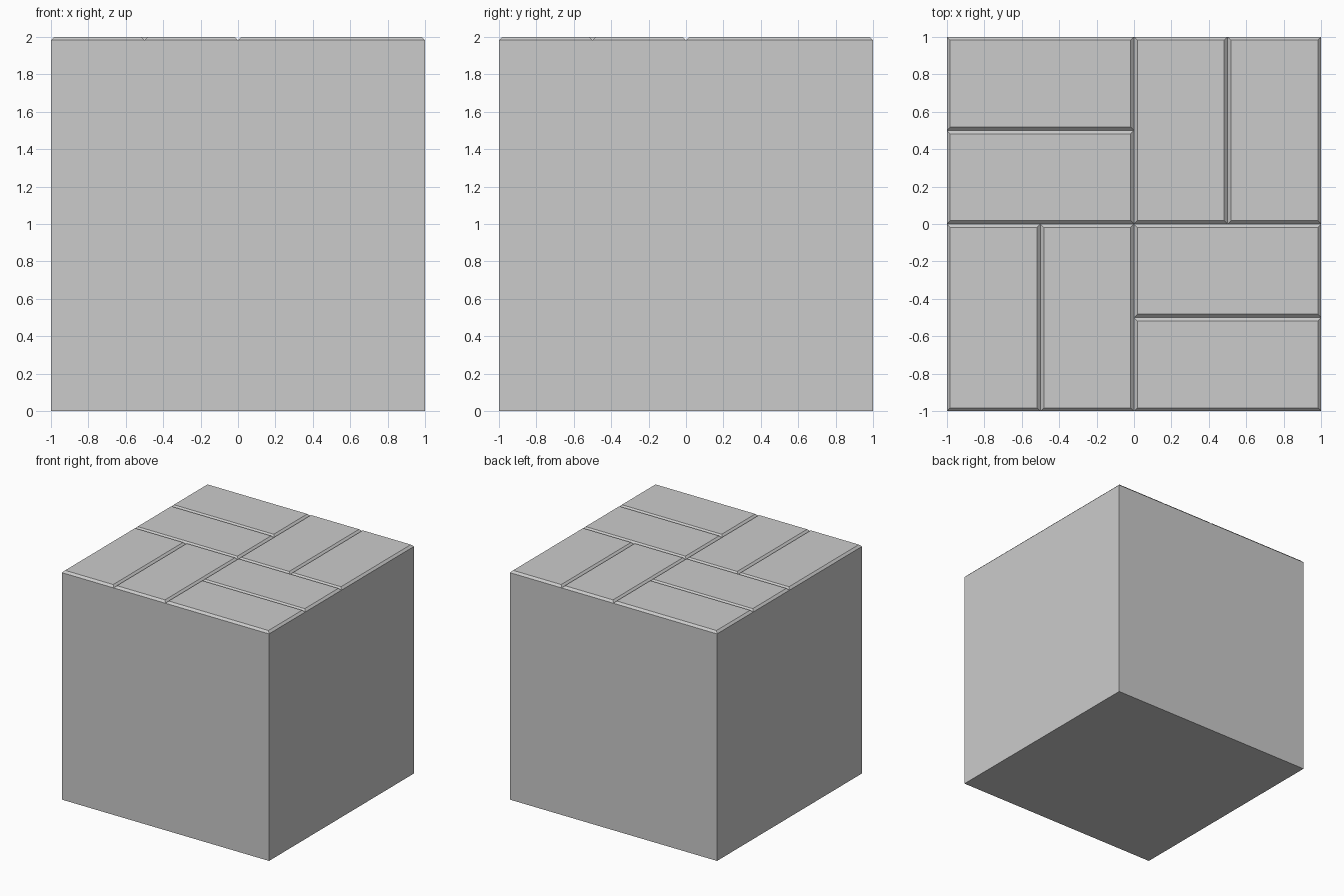
import bpy
import bmesh

if "Cube" in bpy.data.objects:
    bpy.data.objects.remove(bpy.data.objects["Cube"])

BEVEL = 0.018          # chamfer width and height of each brick
EDGE_Z = 2.0 - BEVEL   # level where brick chamfers meet the block


def make_object(name, bm):
    bmesh.ops.recalc_face_normals(bm, faces=bm.faces)
    mesh = bpy.data.meshes.new(name)
    bm.to_mesh(mesh)
    bm.free()
    obj = bpy.data.objects.new(name, mesh)
    bpy.context.collection.objects.link(obj)
    return obj


def add_ring(bm, x0, x1, y0, y1, z):
    return [bm.verts.new((x, y, z)) for x, y in ((x0, y0), (x1, y0), (x1, y1), (x0, y1))]


def add_shell(bm, low, high, cap):
    # four walls between two rings, closed at one end only
    for i in range(4):
        j = (i + 1) % 4
        bm.faces.new((low[i], low[j], high[j], high[i]))
    bm.faces.new(cap)


# Solid block, closed on top by the bricks
bm = bmesh.new()
low = add_ring(bm, -1, 1, -1, 1, 0)
high = add_ring(bm, -1, 1, -1, 1, EDGE_Z)
add_shell(bm, low, high, low[::-1])
body = make_object("block_body", bm)
if body.data.polygons[-1].normal.z > 0:
    body.data.flip_normals()

# Basket-weave paving: pairs of chamfered bricks, alternating direction
for qx in (-1, 0):
    for qy in (-1, 0):
        for k in (0, 0.5):
            if qx == qy:   # bricks running along y
                x0, x1, y0, y1 = qx + k, qx + k + 0.5, qy, qy + 1
            else:          # bricks running along x
                x0, x1, y0, y1 = qx, qx + 1, qy + k, qy + k + 0.5
            bm = bmesh.new()
            low = add_ring(bm, x0, x1, y0, y1, EDGE_Z)
            high = add_ring(bm, x0 + BEVEL, x1 - BEVEL, y0 + BEVEL, y1 - BEVEL, 2.0)
            add_shell(bm, low, high, high)
            brick = make_object("top_brick", bm)
            if brick.data.polygons[-1].normal.z < 0:
                brick.data.flip_normals()
